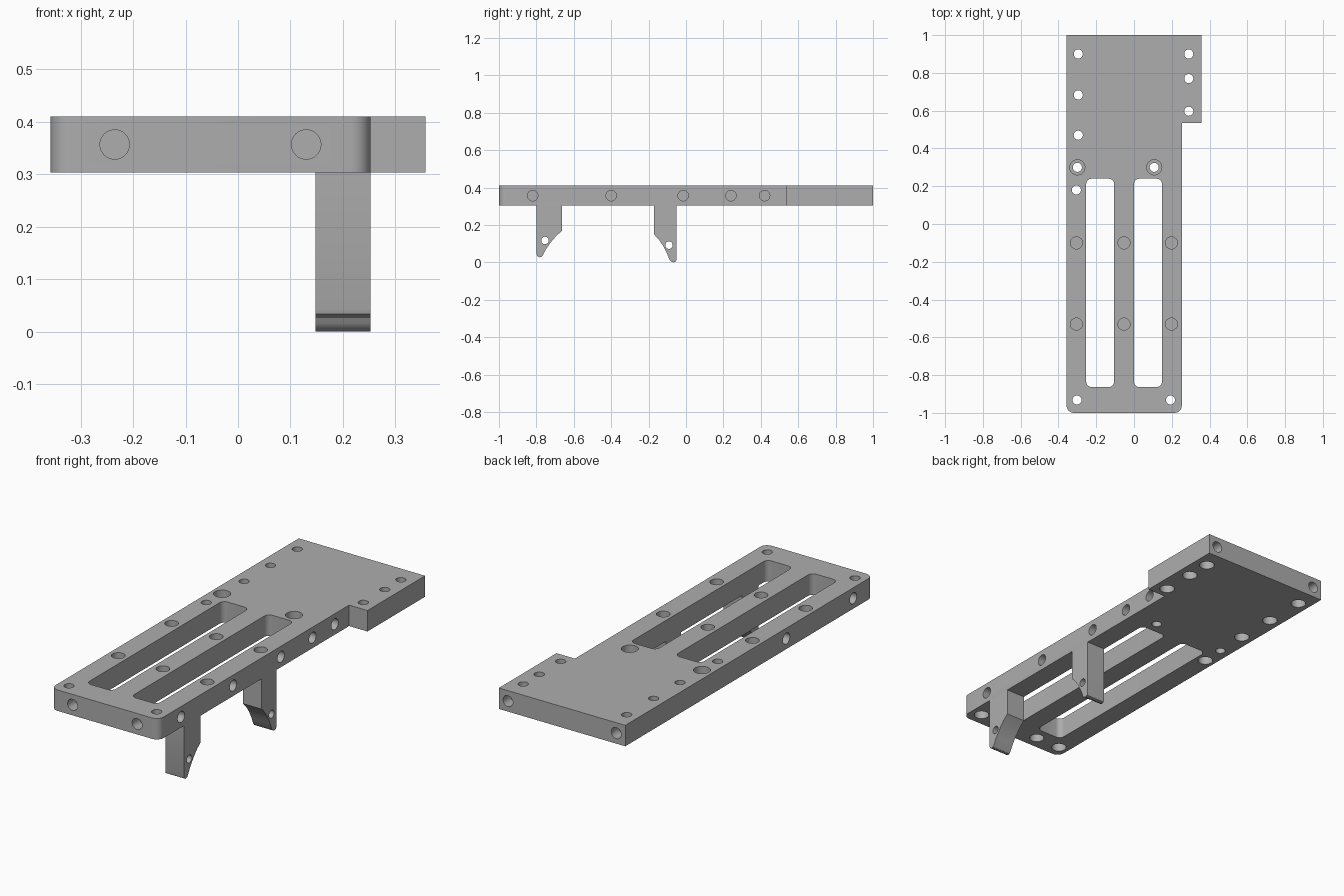
import bpy, bmesh, math
from mathutils import Matrix, Vector

cube = bpy.data.objects.get("Cube")
if cube:
    bpy.data.objects.remove(cube, do_unlink=True)

GREY = (0.42, 0.42, 0.42, 1)
grey = bpy.data.materials.new("machined grey")
grey.use_nodes = True
grey.diffuse_color = GREY
grey.node_tree.nodes["Principled BSDF"].inputs["Base Color"].default_value = GREY

BOTTOM, TOP = 0.303, 0.41
MID = (BOTTOM + TOP) / 2
LEFT, RIGHT, EAR = -0.357, 0.253, 0.357
LEG_INNER = 0.148


def prism(bm, points, direction):
    """Extrude a closed outline along a direction."""
    face = bm.faces.new([bm.verts.new(p) for p in points])
    out = bmesh.ops.extrude_face_region(bm, geom=[face])
    moved = [g for g in out["geom"] if isinstance(g, bmesh.types.BMVert)]
    bmesh.ops.translate(bm, verts=moved, vec=direction)


def rounded(x0, x1, y0, y1, r, z, steps=6):
    """Outline of a rectangle with round corners."""
    corners = [(x1 - r, y1 - r), (x0 + r, y1 - r), (x0 + r, y0 + r), (x1 - r, y0 + r)]
    return [(cx + r * math.cos(a), cy + r * math.sin(a), z)
            for k, (cx, cy) in enumerate(corners)
            for a in [(k + i / steps) * math.pi / 2 for i in range(steps + 1)]]


def drill(bm, origin, axis, profile, n=32):
    """Closed lathe of (radius, distance) pairs along an axis."""
    turn = Matrix.Translation(origin) @ Vector(axis).to_track_quat('Z', 'Y').to_matrix().to_4x4()
    rings = [[bm.verts.new(turn @ Vector((r * math.cos(2 * math.pi * i / n),
                                          r * math.sin(2 * math.pi * i / n), h)))
              for i in range(n)] for r, h in profile]
    for a, b in zip(rings, rings[1:]):
        for i in range(n):
            j = (i + 1) % n
            bm.faces.new((a[i], a[j], b[j], b[i]))
    bm.faces.new(rings[0])
    bm.faces.new(rings[-1])


def finish(name, bm):
    bmesh.ops.recalc_face_normals(bm, faces=bm.faces)
    mesh = bpy.data.meshes.new(name)
    bm.to_mesh(mesh)
    bm.free()
    mesh.materials.append(grey)
    obj = bpy.data.objects.new(name, mesh)
    bpy.context.collection.objects.link(obj)
    return obj


def carve(obj, cutter):
    """Subtract the cutter, remove it, and smooth the round walls."""
    cutter.hide_render = True
    mod = obj.modifiers.new("holes", 'BOOLEAN')
    mod.operation, mod.solver, mod.object = 'DIFFERENCE', 'EXACT', cutter
    bpy.ops.object.select_all(action='DESELECT')
    bpy.context.view_layer.objects.active = obj
    obj.select_set(True)
    bpy.ops.object.modifier_apply(modifier=mod.name)
    bpy.data.objects.remove(cutter, do_unlink=True)
    bpy.ops.object.shade_smooth_by_angle(angle=math.radians(30))


# Plate: rounded front corners and a square ear at the back
bm = bmesh.new()
body = rounded(LEFT, RIGHT, -1, 1, 0.038, BOTTOM)
front = [p for p in body if p[1] < 0]
step = 0.535
outline = front + [(RIGHT, step, BOTTOM), (EAR, step, BOTTOM), (EAR, 1, BOTTOM), (LEFT, 1, BOTTOM)]
prism(bm, outline, (0, 0, TOP - BOTTOM))
plate = finish("base_plate", bm)

# Plate cutters: two long slots
bm = bmesh.new()
for x0, x1 in ((-0.253, -0.105), (0, LEG_INNER)):
    prism(bm, rounded(x0, x1, -0.863, 0.24, 0.028, BOTTOM - 0.1), (0, 0, 0.4))

# Screw holes counterbored from below
SMALL, WIDE = 0.024, 0.036
for x, y in ((-0.295, 0.9), (-0.295, 0.683), (-0.295, 0.47), (0.29, 0.9), (0.29, 0.77),
             (0.29, 0.597), (-0.305, 0.18), (-0.302, -0.932), (0.193, -0.932)):
    drill(bm, (x, y, BOTTOM), (0, 0, 1),
          [(WIDE, -0.05), (WIDE, 0.055), (SMALL, 0.055), (SMALL, 0.2)])

# Screw holes counterbored from above
for x in (-0.3, 0.107):
    drill(bm, (x, 0.3, TOP), (0, 0, -1),
          [(0.04, -0.05), (0.04, 0.055), (SMALL, 0.055), (SMALL, 0.2)])

# Blind pockets on the top, bottom, front, back and sides
pockets = [((x, y, TOP), (0, 0, -1), 0.032)
           for x in (-0.305, -0.053, 0.198) for y in (-0.1, -0.53)]
pockets += [((x, -0.932, BOTTOM), (0, 0, 1), 0.035) for x in (-0.16, 0.05)]
pockets += [((x, -1, MID), (0, 1, 0), 0.028) for x in (-0.235, 0.13)]
pockets += [((x, 1, MID), (0, -1, 0), 0.028) for x in (-0.306, 0.306)]
pockets += [((RIGHT, y, MID), (-1, 0, 0), 0.028) for y in (-0.82, -0.4, -0.015, 0.24, 0.42)]
pockets += [((LEFT, y, MID), (1, 0, 0), 0.028) for y in (-0.84, -0.3)]
for origin, axis, r in pockets:
    drill(bm, origin, axis, [(r, -0.05), (r, 0.06)])
carve(plate, finish("plate_cutter", bm))


# Hooked legs under the right rail, each with a cross hole near the tip
def leg(name, profile, hole):
    bm = bmesh.new()
    prism(bm, [(LEG_INNER, y, z) for y, z in profile], (RIGHT - LEG_INNER, 0, 0))
    obj = finish(name, bm)
    bm = bmesh.new()
    drill(bm, (0, *hole), (1, 0, 0), [(0.02, 0.1), (0.02, 0.4)])
    carve(obj, finish(name + "_cutter", bm))


leg("front_leg",
    [(-0.798, BOTTOM), (-0.663, BOTTOM), (-0.663, 0.168), (-0.693, 0.142), (-0.722, 0.108),
     (-0.748, 0.071), (-0.766, 0.037), (-0.774, 0.029), (-0.785, 0.027), (-0.795, 0.033),
     (-0.798, 0.043)], (-0.754, 0.117))
leg("back_leg",
    [(-0.051, BOTTOM), (-0.17, BOTTOM), (-0.17, 0.148), (-0.145, 0.122), (-0.122, 0.088),
     (-0.102, 0.049), (-0.089, 0.016), (-0.08, 0.005), (-0.067, 0), (-0.055, 0.004),
     (-0.051, 0.014)], (-0.091, 0.092))
